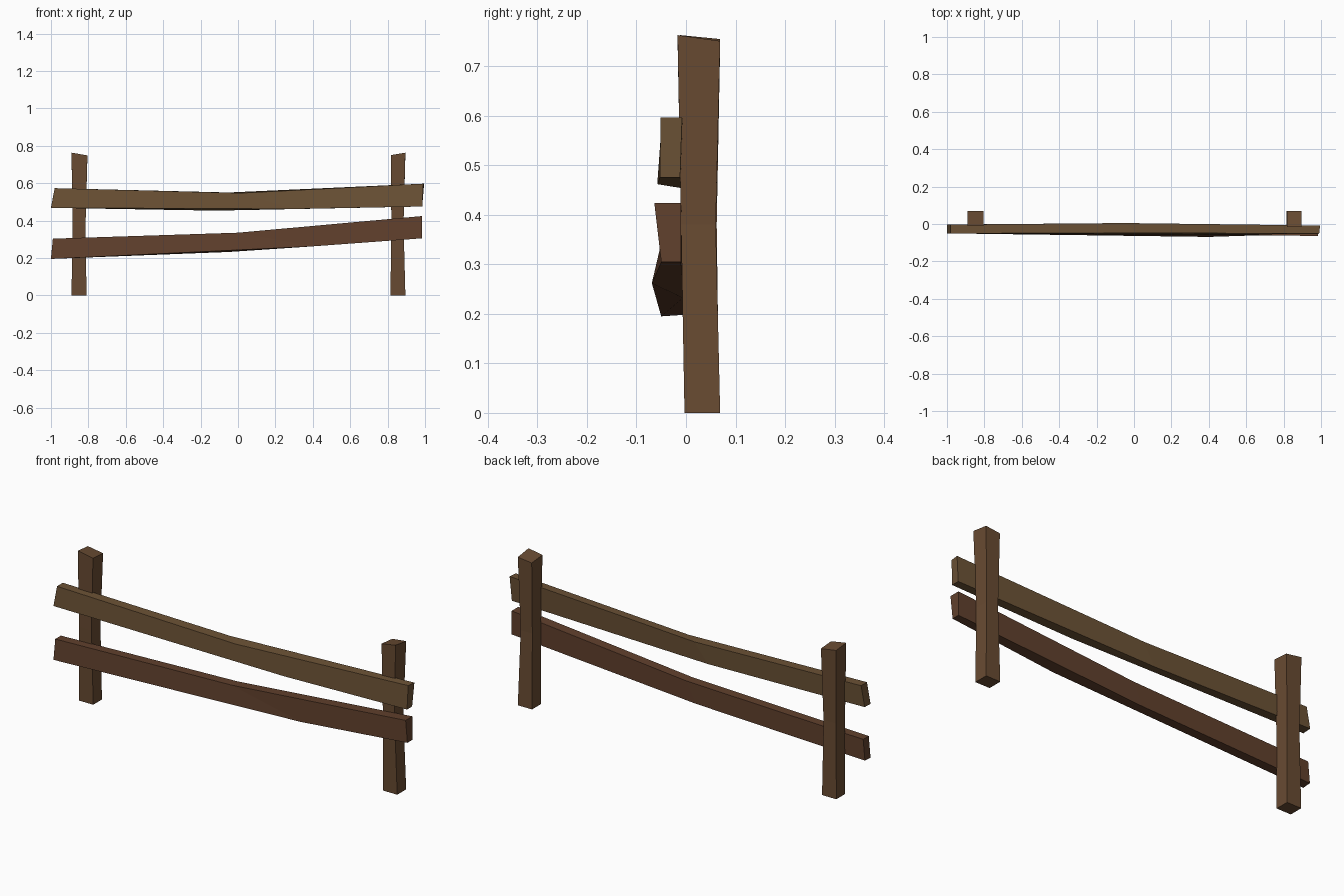
import bpy, bmesh


def wood(name, color):
    m = bpy.data.materials.new(name)
    m.diffuse_color = (*color, 1)
    return m


def beam(name, sections, mat):
    """Skin a hewn timber through four-cornered sections, capping both ends."""
    bm = bmesh.new()
    rings = [[bm.verts.new(p) for p in s] for s in sections]
    for a, b in zip(rings, rings[1:]):
        for i in range(4):
            j = (i + 1) % 4
            bm.faces.new((a[i], a[j], b[j], b[i]))
    bm.faces.new(rings[0])
    bm.faces.new(rings[-1])
    bmesh.ops.recalc_face_normals(bm, faces=bm.faces)
    me = bpy.data.meshes.new(name)
    bm.to_mesh(me)
    bm.free()
    me.materials.append(mat)
    ob = bpy.data.objects.new(name, me)
    bpy.context.collection.objects.link(ob)
    return ob


def rect(x0, x1, y0, y1, zs):
    """Level post section; zs gives the height of each corner."""
    return [(x, y, z) for (x, y), z in zip(((x0, y0), (x1, y0), (x1, y1), (x0, y1)), zs)]


post_wood = wood("post_wood", (0.14, 0.07, 0.032))
upper_wood = wood("upper_rail_wood", (0.15, 0.085, 0.036))
lower_wood = wood("lower_rail_wood", (0.12, 0.052, 0.026))

# Posts: slightly waisted, with slanted tops
beam("left_post", [
    rect(-0.89, -0.81, -0.003, 0.067, [0] * 4),
    rect(-0.885, -0.815, -0.010, 0.062, [0.38] * 4),
    rect(-0.89, -0.805, -0.012, 0.069, (0.763, 0.748, 0.742, 0.755)),
], post_wood)
beam("right_post", [
    rect(0.815, 0.895, -0.003, 0.069, [0] * 4),
    rect(0.82, 0.885, -0.010, 0.060, [0.38] * 4),
    rect(0.817, 0.895, -0.017, 0.069, (0.75, 0.763, 0.751, 0.742)),
], post_wood)

# Rails: corners run front bottom, back bottom, back top, front top
beam("upper_rail", [
    [(-1.0, -0.05, 0.468), (-1.0, -0.003, 0.470), (-0.98, -0.003, 0.573), (-0.98, -0.05, 0.573)],
    [(0.30, -0.058, 0.462), (-0.12, -0.003, 0.453), (-0.05, 0.005, 0.55), (0.02, -0.048, 0.547)],
    [(0.985, -0.053, 0.475), (0.985, -0.012, 0.475), (0.995, -0.008, 0.597), (0.99, -0.051, 0.597)],
], upper_wood)
beam("lower_rail", [
    [(-1.0, -0.05, 0.195), (-1.0, -0.005, 0.198), (-0.99, -0.005, 0.303), (-0.99, -0.05, 0.303)],
    [(0.40, -0.069, 0.262), (-0.05, -0.006, 0.232), (0.0, -0.003, 0.335), (0.0, -0.052, 0.335)],
    [(0.985, -0.05, 0.305), (0.985, -0.01, 0.305), (0.985, -0.01, 0.424), (0.985, -0.064, 0.424)],
], lower_wood)
